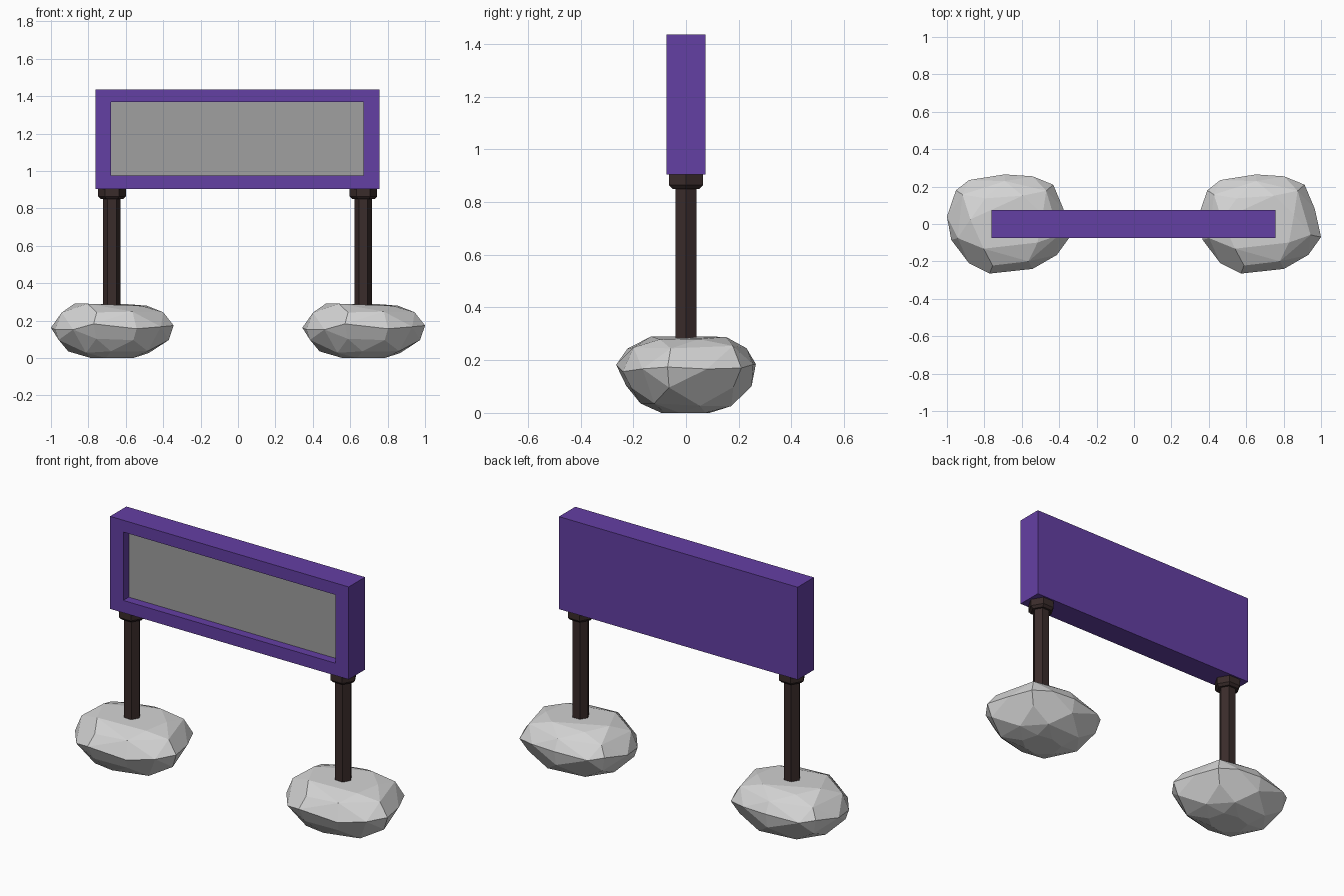
import bpy, bmesh, math, random
from mathutils import Vector

if "Cube" in bpy.data.objects:
    bpy.data.objects.remove(bpy.data.objects["Cube"])


def material(name, rgb):
    m = bpy.data.materials.new(name)
    m.use_nodes = True
    m.diffuse_color = (*rgb, 1)
    m.node_tree.nodes["Principled BSDF"].inputs["Base Color"].default_value = (*rgb, 1)
    return m


PURPLE = material("purple_paint", (0.127, 0.05, 0.37))
GREY = material("grey_panel", (0.35, 0.35, 0.35))
BROWN = material("dark_brown", (0.042, 0.025, 0.024))
STONE = material("pale_stone", (0.65, 0.65, 0.65))


def make_object(name, bm, mats, location=(0, 0, 0)):
    bmesh.ops.recalc_face_normals(bm, faces=bm.faces)
    mesh = bpy.data.meshes.new(name)
    bm.to_mesh(mesh)
    bm.free()
    for m in mats:
        mesh.materials.append(m)
    ob = bpy.data.objects.new(name, mesh)
    ob.location = location
    bpy.context.collection.objects.link(ob)
    return ob


# Sign: a box whose front face is inset and pushed back to hold the panel
def sign_board():
    x0, x1, y, z0, z1 = -0.762, 0.756, 0.074, 0.904, 1.436
    bm = bmesh.new()
    bmesh.ops.create_cube(bm, size=1)
    for v in bm.verts:
        v.co = (x1 if v.co.x > 0 else x0, 2 * y * v.co.y, z1 if v.co.z > 0 else z0)
    bm.normal_update()
    front = min(bm.faces, key=lambda f: f.normal.y)
    bmesh.ops.inset_region(bm, faces=[front], thickness=0.07)
    for v in front.verts:
        v.co.x = 0.671 if v.co.x > 0 else -0.678
        v.co.z = 1.368 if v.co.z > 1.17 else 0.975
    panel = bmesh.ops.extrude_discrete_faces(bm, faces=[front])["faces"][0]
    for v in panel.verts:
        v.co.y += 0.05
    panel.material_index = 1
    make_object("sign_board", bm, [PURPLE, GREY])


# Post: six-sided profile with a flared collar at the top
def post(name, x):
    bm = bmesh.new()
    rings = []
    for r, z in [(0.047, 0.2), (0.047, 0.85), (0.06, 0.85), (0.074, 0.864), (0.074, 0.904)]:
        rings.append([bm.verts.new((r * math.cos(i * math.pi / 3),
                                    r * math.sin(i * math.pi / 3), z)) for i in range(6)])
    for a, b in zip(rings, rings[1:]):
        for i in range(6):
            j = (i + 1) % 6
            bm.faces.new((a[i], a[j], b[j], b[i]))
    bm.faces.new(rings[0])
    bm.faces.new(rings[-1])
    make_object(name, bm, [BROWN], (x, 0, 0))


# Boulder: an irregular outline stacked in levels, wrapped in a faceted hull
OUTLINE = [(-.328, .04), (-.28, .18), (-.21, .235), (-.02, .265), (.13, .255), (.24, .21),
           (.295, .08), (.328, -.07), (.26, -.165), (.13, -.24), (-.01, -.24),
           (-.1, -.265), (-.21, -.21), (-.305, -.085)]
LEVELS = [(0, .36), (.035, .7), (.1, .91), (.17, 1), (.25, .87), (.288, .62)]


def boulder(name, x):
    rng = random.Random(4)
    bm = bmesh.new()
    for k, (z, s) in enumerate(LEVELS):
        for i, (px, py) in enumerate(OUTLINE):
            if s == 1:
                bm.verts.new((px, py, z + rng.uniform(-.02, .02)))
            elif (i + k) % 2:
                t = s * rng.uniform(.93, 1.05)
                dz = 0 if z == 0 else rng.uniform(-.012, .004)
                bm.verts.new((px * t, py * t, z + dz))
    hull = bmesh.ops.convex_hull(bm, input=bm.verts)
    loose = set(hull["geom_interior"]) | set(hull["geom_unused"])
    bmesh.ops.delete(bm, geom=[v for v in loose if isinstance(v, bmesh.types.BMVert)],
                     context='VERTS')
    # merge nearly level facets into broader planes
    bmesh.ops.dissolve_limit(bm, angle_limit=math.radians(7), verts=bm.verts, edges=bm.edges)
    make_object(name, bm, [STONE], (x, 0, 0))


sign_board()
for side, x in (("right", -0.672), ("left", 0.672)):
    post(side + "_post", x - 0.002)
    boulder(side + "_boulder", x)
